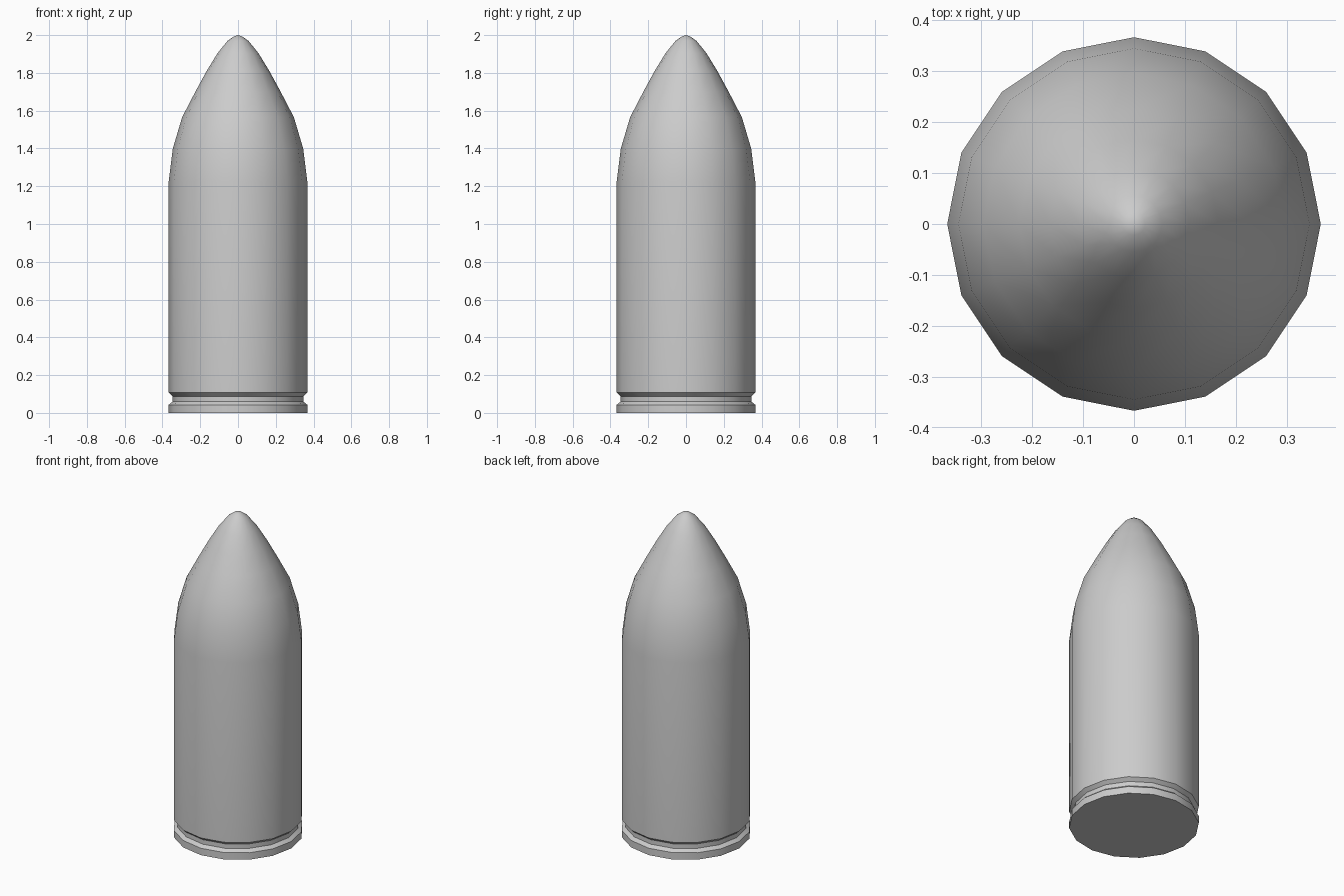
import bpy, bmesh, math

if "Cube" in bpy.data.objects:
    bpy.data.objects.remove(bpy.data.objects["Cube"])

SIDES = 16

# Half profile (radius, height): rim, extractor groove, straight case, pointed nose
PROFILE = [
    (0.367, 0.0), (0.367, 0.043), (0.346, 0.06), (0.346, 0.088), (0.367, 0.107),
    (0.367, 1.225), (0.345, 1.40), (0.296, 1.565), (0.226, 1.70), (0.166, 1.81),
    (0.108, 1.905), (0.055, 1.97), (0.022, 1.993),
]
TIP_Z = 2.0


def lathe(name, profile, tip_z):
    bm = bmesh.new()
    rings = []
    for r, z in profile:
        rings.append([bm.verts.new((r * math.cos(2 * math.pi * i / SIDES),
                                    r * math.sin(2 * math.pi * i / SIDES), z))
                      for i in range(SIDES)])
    for low, high in zip(rings, rings[1:]):
        for i in range(SIDES):
            j = (i + 1) % SIDES
            bm.faces.new((low[i], low[j], high[j], high[i]))
    # Flat base and closed point
    bm.faces.new(rings[0][::-1])
    tip = bm.verts.new((0, 0, tip_z))
    for i in range(SIDES):
        bm.faces.new((rings[-1][i], rings[-1][(i + 1) % SIDES], tip))
    mesh = bpy.data.meshes.new(name)
    bm.to_mesh(mesh)
    bm.free()
    obj = bpy.data.objects.new(name, mesh)
    bpy.context.collection.objects.link(obj)
    return obj


bullet = lathe("bullet", PROFILE, TIP_Z)

# Smooth sides, crisp rim and groove
bpy.context.view_layer.objects.active = bullet
bullet.select_set(True)
bpy.ops.object.shade_smooth_by_angle(angle=math.radians(30))
